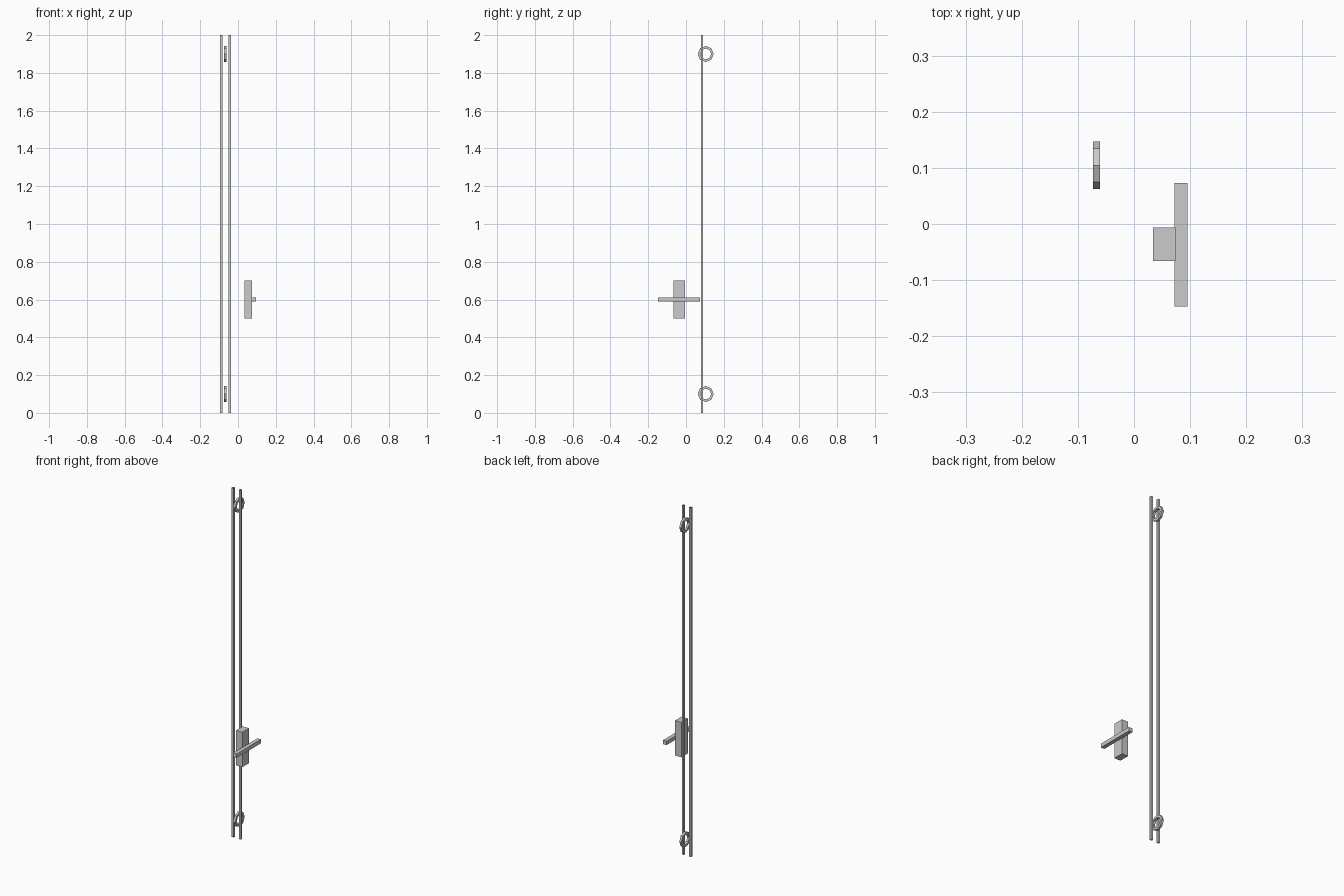
import bpy, bmesh, math

if "Cube" in bpy.data.objects:
    bpy.data.objects.remove(bpy.data.objects["Cube"])


def make(name, bm):
    bmesh.ops.recalc_face_normals(bm, faces=bm.faces)
    me = bpy.data.meshes.new(name)
    bm.to_mesh(me)
    bm.free()
    ob = bpy.data.objects.new(name, me)
    bpy.context.collection.objects.link(ob)
    return ob


def box(name, x0, x1, y0, y1, z0, z1):
    bm = bmesh.new()
    bmesh.ops.create_cube(bm, size=1)
    for v in bm.verts:
        v.co.x = x0 if v.co.x < 0 else x1
        v.co.y = y0 if v.co.y < 0 else y1
        v.co.z = z0 if v.co.z < 0 else z1
    return make(name, bm)


def cord(name, x, y, h=0.006):
    # open square tube, no end caps
    corners = [(-h, -h), (h, -h), (h, h), (-h, h)]
    bm = bmesh.new()
    a, b = [[bm.verts.new((x + dx, y + dy, z)) for dx, dy in corners] for z in (0, 2)]
    for i in range(4):
        j = (i + 1) % 4
        bm.faces.new((a[i], a[j], b[j], b[i]))
    return make(name, bm)


def pulley_ring(name, x, y, z, outer=0.0425, inner=0.0285, half=0.0065, sides=8):
    # square-section ring whose axis runs along x
    bm = bmesh.new()
    section = [(outer, -half), (outer, half), (inner, half), (inner, -half)]
    loops = []
    for i in range(sides):
        a = 2 * math.pi * i / sides
        loops.append([bm.verts.new((x + h, y + r * math.cos(a), z + r * math.sin(a)))
                      for r, h in section])
    for i in range(sides):
        p, q = loops[i], loops[(i + 1) % sides]
        for k in range(4):
            m = (k + 1) % 4
            bm.faces.new((p[k], p[m], q[m], q[k]))
    return make(name, bm)


# Two vertical cords either side of the rings
for side, x in (("left", -0.089), ("right", -0.043)):
    cord(side + "_cord", x, 0.085)

# Guide rings at top and bottom
for label, z in (("lower", 0.1), ("upper", 1.9)):
    pulley_ring(label + "_ring", -0.067, 0.1045, z)

# Cleat: base block and horn bar
box("cleat_base", 0.034, 0.074, -0.066, -0.006, 0.5, 0.7)
box("cleat_bar", 0.072, 0.095, -0.147, 0.073, 0.59, 0.612)
